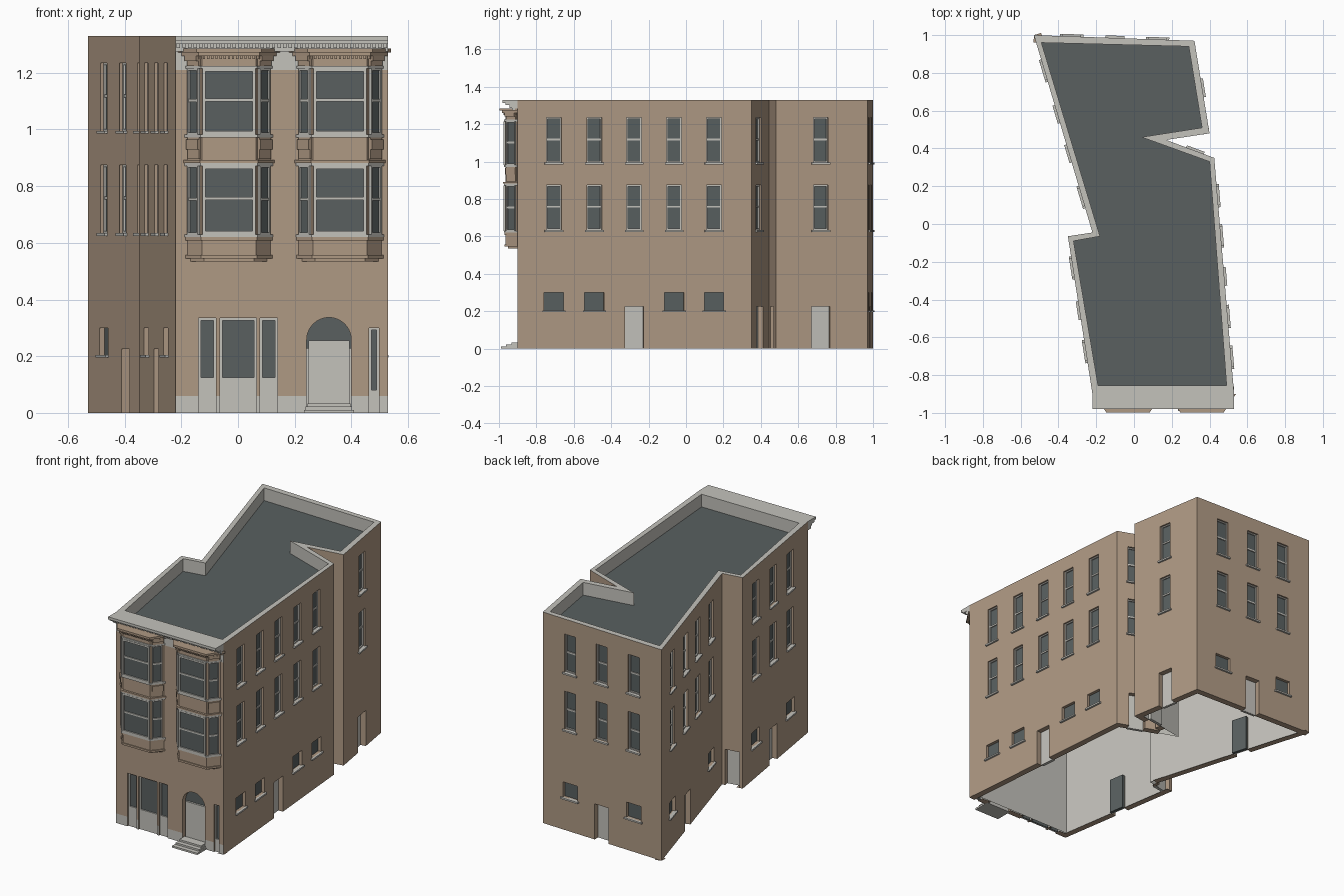
import bpy, bmesh, math
from mathutils import Matrix, Vector

if "Cube" in bpy.data.objects:
    bpy.data.objects.remove(bpy.data.objects["Cube"])


def material(name, rgb):
    m = bpy.data.materials.new(name)
    m.use_nodes = True
    m.diffuse_color = (*rgb, 1)
    m.node_tree.nodes["Principled BSDF"].inputs["Base Color"].default_value = (*rgb, 1)
    return m


BRICK = material("tan_brick", (0.43, 0.32, 0.23))
TRIM = material("off_white_trim", (0.55, 0.54, 0.50))
SLATE = material("dark_slate", (0.10, 0.117, 0.117))

parts = {}


def part(name, *mats):
    if name not in parts:
        parts[name] = (bmesh.new(), mats)
    return parts[name][0]


def frame(p, q):
    """Wall space: u along the wall, w inward, z up."""
    d = Vector((q[0] - p[0], q[1] - p[1], 0))
    size = d.length
    d.normalize()
    m = Matrix.Translation((p[0], p[1], 0)) @ Matrix(
        ((d.x, -d.y, 0, 0), (d.y, d.x, 0, 0), (0, 0, 1, 0), (0, 0, 0, 1)))
    return m, size


def box(name, mat, m, u0, u1, w0, w1, z0, z1):
    centre = Matrix.Translation(((u0 + u1) / 2, (w0 + w1) / 2, (z0 + z1) / 2))
    scale = Matrix.Diagonal((u1 - u0, w1 - w0, z1 - z0, 1))
    bmesh.ops.create_cube(part(name, mat), size=1, matrix=m @ centre @ scale)


def prism(name, mat, points, direction):
    bm = part(name, mat)
    base = bm.faces.new([bm.verts.new(p) for p in points])
    ext = bmesh.ops.extrude_face_region(bm, geom=[base], use_keep_orig=True)["geom"]
    top = [v for v in ext if isinstance(v, bmesh.types.BMVert)]
    bmesh.ops.translate(bm, verts=top, vec=direction)
    faces = {f for v in top for f in v.link_faces} | {base}
    bmesh.ops.recalc_face_normals(bm, faces=list(faces))


def quad(bm, m, pts, index=0):
    f = bm.faces.new([bm.verts.new(m @ Vector(p)) for p in pts])
    f.material_index = index


THICK = 0.04
TOP = 1.33
ROOF = 1.25


def wall(m, size, holes, front=False):
    """Wall face with rectangular recessed openings."""
    bm = part("outer_walls", BRICK, TRIM)
    us = sorted({0, size} | {h[i] for h in holes for i in (0, 1)})
    zs = sorted({0, TOP} | {h[i] for h in holes for i in (2, 3)} | ({0.06, 1.21} if front else set()))

    def open_at(u, z):
        return any(h[0] < u < h[1] and h[2] < z < h[3] for h in holes)
    for a, b in zip(us, us[1:]):
        for c, d in zip(zs, zs[1:]):
            u, z = (a + b) / 2, (c + d) / 2
            if not open_at(u, z):
                band = front and (z < 0.06 or z > 1.21)
                quad(bm, m, [(a, 0, c), (b, 0, c), (b, 0, d), (a, 0, d)], int(band))
                if c == 0:
                    quad(bm, m, [(a, THICK, 0), (b, THICK, 0), (b, 0, 0), (a, 0, 0)])
    for a, b, c, d, w in holes:
        quad(bm, m, [(a, 0, c), (a, w, c), (a, w, d), (a, 0, d)])
        quad(bm, m, [(b, 0, d), (b, w, d), (b, w, c), (b, 0, c)])
        quad(bm, m, [(a, 0, d), (a, w, d), (b, w, d), (b, 0, d)])
        if c > 0:
            quad(bm, m, [(b, 0, c), (b, w, c), (a, w, c), (a, 0, c)])


def sash(m, u0, u1, z0, z1, w, bar, base=0, rail=False):
    """Glazed window: pane, frame bars, optional solid base and meeting rail."""
    box("window_glass", SLATE, m, u0, u1, w, w + 0.005, z0, z1)
    if not bar:
        return
    low = z0 + max(base, bar)
    f = ("window_frames", TRIM, m)
    for a, b in ((u0, u0 + bar), (u1 - bar, u1)):
        box(*f, a, b, w - 0.008, w + 0.004, z0, z1)
    box(*f, u0 + bar, u1 - bar, w - 0.008, w + 0.004, z0, low)
    box(*f, u0 + bar, u1 - bar, w - 0.008, w + 0.004, z1 - bar, z1)
    if rail:
        mid = (low + z1) / 2
        box(*f, u0 + bar, u1 - bar, w - 0.006, w + 0.004, mid - 0.005, mid + 0.005)


# Footprint, counterclockwise from the front left, and its inner parapet line
outer = [(-.22, -.9), (.53, -.9), (.425, .35), (.17, .445), (.40, .48),
         (.32, .97), (-.53, 1), (-.22, -.045), (-.35, -.065)]
inner = [(-.19, -.855), (.49, -.855), (.40, .33), (.04, .46), (.36, .51),
         (.29, .94), (-.49, .96), (-.18, -.065), (-.32, -.09)]
count = len(outer)

# Per side wall: tall window columns, low windows, doors (fractions), door colour
sides = {
    1: ([.155, .328, .498, .669, .84], [.155, .328, .669, .84], [.498], TRIM),
    2: ([.4], [], [.46], TRIM),
    3: ([], [], [.4], TRIM),
    4: ([.49], [], [.49], TRIM),
    5: ([.23, .495, .765], [.23, .765], [.495], TRIM),
    6: ([.18, .4, .6, .82], [.18, .82], [.43], SLATE),
    7: ([], [], [.5], TRIM),
    8: ([.2, .47, .73], [.2, .73], [.47], SLATE),
}
for i, (tall, low, doors, door_mat) in sides.items():
    m, size = frame(outer[i], outer[(i + 1) % count])
    holes = []
    windows = [(t, .04, z, z + .24, .007) for t in tall for z in (.635, .995)]
    windows += [(t, .052, .205, .30, 0) for t in low]
    for t, half, z0, z1, bar in windows:
        u = t * size
        holes.append((u - half, u + half, z0, z1, .02))
        sash(m, u - half, u + half, z0, z1, .019, bar, rail=bar > 0)
        box("window_sills", TRIM, m, u - half - .01, u + half + .01, -.012, .012, z0 - .01, z0)
    for t in doors:
        u, half = t * size, min(.05, size * .35)
        holes.append((u - half, u + half, 0, .225, THICK))
        kind = "side_doors" if door_mat is TRIM else "dark_side_doors"
        box(kind, door_mat, m, u - half, u + half, .034, .052, .002, .225)
    wall(m, size, holes)

# Front wall with shop windows and arched entrance (u = x + 0.22)
m, size = frame(outer[0], outer[1])
X = .22
holes = []
for x0, x1, top, bar, base in ((-.14, -.078, .335, .009, .125), (-.064, .066, .335, .009, .125),
                               (.078, .14, .335, .009, .125), (.463, .497, .30, .008, .08)):
    holes.append((x0 + X, x1 + X, 0, top, .02))
    sash(m, x0 + X, x1 + X, 0, top, .018, bar, base)
cu, r, spring = .321 + X, .0785, .258
holes.append((cu - r, cu + r, 0, spring + r, THICK))
wall(m, size, holes, front=True)
box("arch_glass", SLATE, m, cu - r, cu + r, .032, .04, spring - .03, spring + r)
box("front_door", TRIM, m, cu - r + .006, cu + r - .006, .02, .045, .03, .255)
for s in (-1, 1):
    arc = [(cu + s * r * math.cos(k * math.pi / 20), spring + r * math.sin(k * math.pi / 20))
           for k in range(11)]
    pts = [m @ Vector((u, 0, z)) for u, z in [(cu + s * r, spring + r)] + arc]
    prism("arch_spandrels", BRICK, pts, (0, THICK, 0))
for k in range(3):
    grow = .012 - .006 * k
    box("entrance_steps", TRIM, m, cu - .076 - grow, cu + .076 + grow,
        -.09 + .028 * k, .02, .011 * k, .011 * k + .011)

# Parapet, roof and inside lining
one = Matrix()
for i in range(count):
    j = (i + 1) % count
    a, b, c, d = (*outer[i], TOP), (*outer[j], TOP), (*inner[j], TOP), (*inner[i], TOP)
    bm = part("parapet", TRIM)
    quad(bm, one, [a, b, c, d])
    quad(bm, one, [d, c, (*inner[j], ROOF), (*inner[i], ROOF)])
    quad(part("inside_lining", TRIM), one,
         [(*inner[j], 0), (*inner[i], 0), (*inner[i], ROOF), (*inner[j], ROOF)])
quad(part("roof", SLATE), one, [(*p, ROOF) for p in inner])
quad(part("inside_lining", TRIM), one, [(*p, ROOF - .01) for p in reversed(inner)])

# Main cornice with dentils
for w, z0, z1 in ((-.08, 1.314, 1.33), (-.066, 1.302, 1.314), (-.03, 1.275, 1.302)):
    box("main_cornice", TRIM, m, 0, size, w, .0, z0, z1)
n = 38
for k in range(n):
    u = size * (k + .5) / n
    box("main_dentils", TRIM, m, u - .006, u + .006, -.045, -.03, 1.288, 1.302)


# Two bay windows
def bay_outline(cx, g):
    return [(cx - .147 - g, -.9), (cx - .095 - g * .6, -.965 - g),
            (cx + .095 + g * .6, -.965 - g), (cx + .147 + g, -.9)]


layers = [("bay_body", BRICK, 0, .55, 1.262), ("bay_base", BRICK, -.012, .535, .545),
          ("bay_base", BRICK, .006, .545, .557), ("bay_base", BRICK, .006, .608, .62),
          ("bay_ledges", TRIM, .009, .62, .63), ("bay_ledges", TRIM, .009, .872, .882),
          ("bay_mouldings", BRICK, .013, .882, .892), ("bay_ledges", TRIM, .009, .972, .983),
          ("bay_ledges", TRIM, .007, 1.215, 1.224), ("bay_crown", BRICK, .02, 1.26, 1.272),
          ("bay_crown", BRICK, .033, 1.272, 1.285)]
for cx in (-.032, .36):
    for name, mat, g, z0, z1 in layers:
        prism(name, mat, [(*p, z0) for p in bay_outline(cx, g)], (0, 0, z1 - z0))
    pts = bay_outline(cx, 0)
    for i in range(3):
        bm_frame, length = frame(pts[i], pts[i + 1])
        middle = i == 1
        edge, bar = (.001, .011) if middle else (.012, .006)
        for z0, z1 in ((.63, .872), (.983, 1.215)):
            sash(bm_frame, edge, length - edge, z0, z1, -.002, bar, rail=True)
        # dentils under the crown
        teeth = 13 if middle else 5
        for k in range(teeth):
            u = length * (k + .5) / teeth
            box("bay_dentils", BRICK, bm_frame, u - .004, u + .004, -.01, .002, 1.248, 1.26)
        # stepped brackets on the angled sides
        if not middle:
            for w, z0, z1 in ((.008, .895, .972), (.014, .93, .965), (.01, 1.224, 1.26),
                              (.02, 1.242, 1.26)):
                box("bay_brackets", BRICK, bm_frame, .01, length - .008, -w, .005, z0, z1)

for name, (bm, mats) in parts.items():
    mesh = bpy.data.meshes.new(name)
    bm.to_mesh(mesh)
    bm.free()
    for mat in mats:
        mesh.materials.append(mat)
    bpy.context.scene.collection.objects.link(bpy.data.objects.new(name, mesh))
